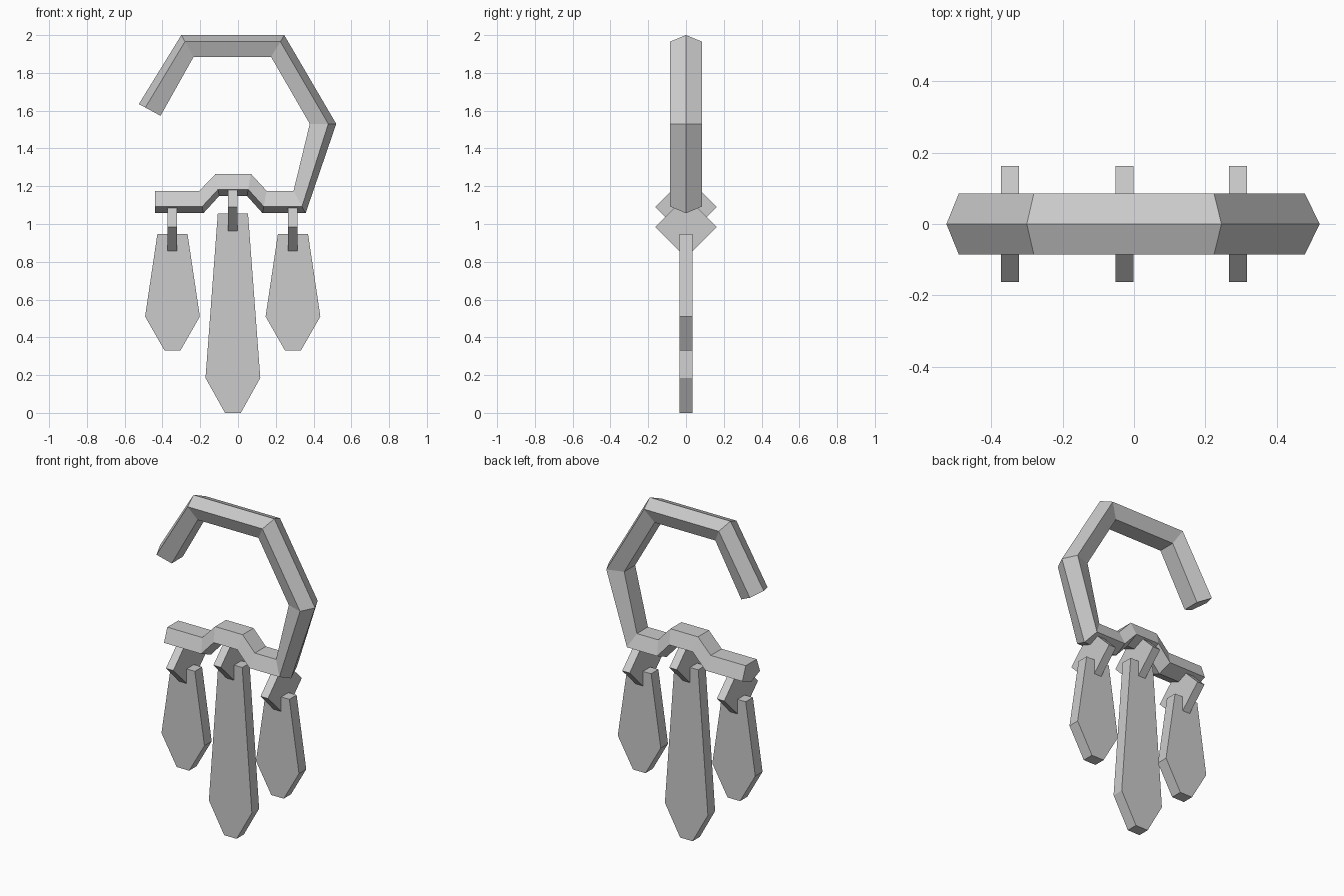
import bpy
from mathutils import Vector

if "Cube" in bpy.data.objects:
    bpy.data.objects.remove(bpy.data.objects["Cube"])


def make_mesh(name, verts, faces):
    import bmesh
    bm = bmesh.new()
    vs = [bm.verts.new(v) for v in verts]
    for f in faces:
        bm.faces.new([vs[i] for i in f])
    bmesh.ops.recalc_face_normals(bm, faces=bm.faces)
    mesh = bpy.data.meshes.new(name)
    bm.to_mesh(mesh)
    bm.free()
    obj = bpy.data.objects.new(name, mesh)
    bpy.context.collection.objects.link(obj)
    return obj


def loft(name, rings):
    """Skin a list of equal-length closed rings and cap both ends."""
    n = len(rings[0])
    verts = [v for ring in rings for v in ring]
    faces = [(k * n + i, k * n + (i + 1) % n, (k + 1) * n + (i + 1) % n, (k + 1) * n + i)
             for k in range(len(rings) - 1) for i in range(n)]
    faces += [tuple(range(n)), tuple(range(len(verts) - n, len(verts)))]
    return make_mesh(name, verts, faces)


# Hook and hanging bar: one squashed five-sided section swept along a bent path,
# given by its outer ridge and inner flat side in the front view (x, z)
outer = [(-.525, 1.635), (-.30, 2.0), (.245, 2.0), (.52, 1.53), (.358, 1.057),
         (.13, 1.057), (.048, 1.148), (-.10, 1.148), (-.183, 1.057), (-.44, 1.057)]
inner = [(-.41, 1.573), (-.235, 1.885), (.175, 1.885), (.38, 1.53), (.294, 1.176),
         (.151, 1.176), (.068, 1.266), (-.118, 1.266), (-.204, 1.176), (-.44, 1.176)]
rings = []
for o, i in zip(outer, inner):
    o, i = Vector((o[0], 0, o[1])), Vector((i[0], 0, i[1]))
    side = o.lerp(i, .3)
    wide, narrow = Vector((0, .085, 0)), Vector((0, .053, 0))
    rings.append([o, side + wide, i + narrow, i - narrow, side - wide])
loft("hook_and_bar", rings)

# Hanging charms: centre x, link centre z, then top, widest and bottom heights
charms = {
    "left": (-.347, .985, .946, .51, .33),
    "middle": (-.027, 1.09, 1.055, .185, 0),
    "right": (.291, .985, .946, .51, .33),
}
for side, (x, link_z, top, wide, bottom) in charms.items():
    # Diamond link threaded into the bar and the pendant
    r, t = .163, .025
    loft(side + "_link", [[Vector((x + s, y, link_z + z))
                           for y, z in ((0, r), (r, 0), (0, -r), (-r, 0))]
                          for s in (-t, t)])
    # Flat tapered pendant
    half = [(.08, top), (.145, wide), (.042, bottom)]
    outline = half + [(-w, z) for w, z in reversed(half)]
    loft(side + "_pendant", [[Vector((x + w, y, z)) for w, z in outline]
                             for y in (-.035, .035)])
